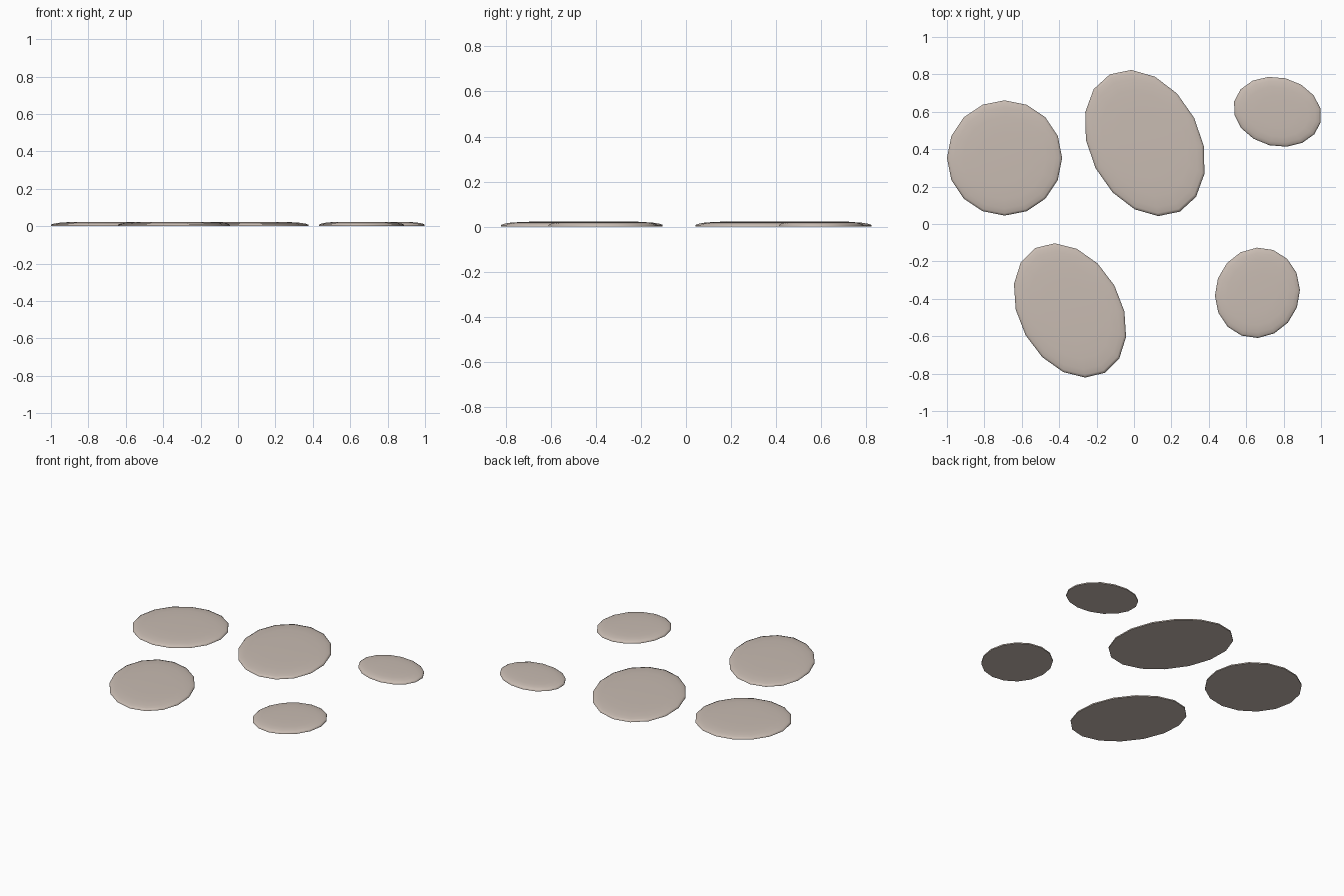
import bpy, bmesh, math
from math import cos, sin, pi

if "Cube" in bpy.data.objects:
    bpy.data.objects.remove(bpy.data.objects["Cube"])

stone_mat = bpy.data.materials.new("pale warm stone")
stone_mat.diffuse_color = (0.58, 0.50, 0.445, 1)
stone_mat.use_nodes = True
stone_mat.node_tree.nodes["Principled BSDF"].inputs["Base Color"].default_value = stone_mat.diffuse_color

SIDES = 16
# softly domed section: (fraction of radius, height)
PROFILE = [(1.0, 0.0), (1.0, 0.008), (0.96, 0.013), (0.88, 0.018),
           (0.72, 0.0215), (0.45, 0.0235)]
TOP = 0.024


def stepping_stone(name, x, y, rx, ry, angle):
    """Flat-bottomed oval stone with a low rounded top."""
    bm = bmesh.new()
    a = math.radians(angle)
    rings = []
    for f, z in PROFILE:
        ring = []
        for i in range(SIDES):
            t = 2 * pi * i / SIDES
            u, v = rx * f * cos(t), ry * f * sin(t)
            ring.append(bm.verts.new((u * cos(a) - v * sin(a),
                                      u * sin(a) + v * cos(a), z)))
        rings.append(ring)
    bm.faces.new(rings[0][::-1])
    for lo, hi in zip(rings, rings[1:]):
        for i in range(SIDES):
            j = (i + 1) % SIDES
            bm.faces.new((lo[i], lo[j], hi[j], hi[i]))
    peak = bm.verts.new((0, 0, TOP))
    for i in range(SIDES):
        bm.faces.new((rings[-1][i], rings[-1][(i + 1) % SIDES], peak))
    # smooth everywhere, crisp only around the flat underside
    for f in bm.faces:
        f.smooth = True
    bm.edges.ensure_lookup_table()
    for e in bm.edges:
        if all(v.co.z == 0 for v in e.verts):
            e.smooth = False
    mesh = bpy.data.meshes.new(name)
    bm.to_mesh(mesh)
    bm.free()
    mesh.materials.append(stone_mat)
    ob = bpy.data.objects.new(name, mesh)
    ob.location = (x, y, 0)
    bpy.context.collection.objects.link(ob)


# the five stones: centre, radii, turn in degrees
stepping_stone("back_left_stone", -0.692, 0.353, 0.308, 0.308, 0)
stepping_stone("back_middle_stone", 0.058, 0.433, 0.296, 0.412, 27)
stepping_stone("back_right_stone", 0.767, 0.600, 0.238, 0.184, -13.5)
stepping_stone("front_left_stone", -0.342, -0.462, 0.272, 0.382, 29.2)
stepping_stone("front_right_stone", 0.660, -0.368, 0.225, 0.244, -20.2)
